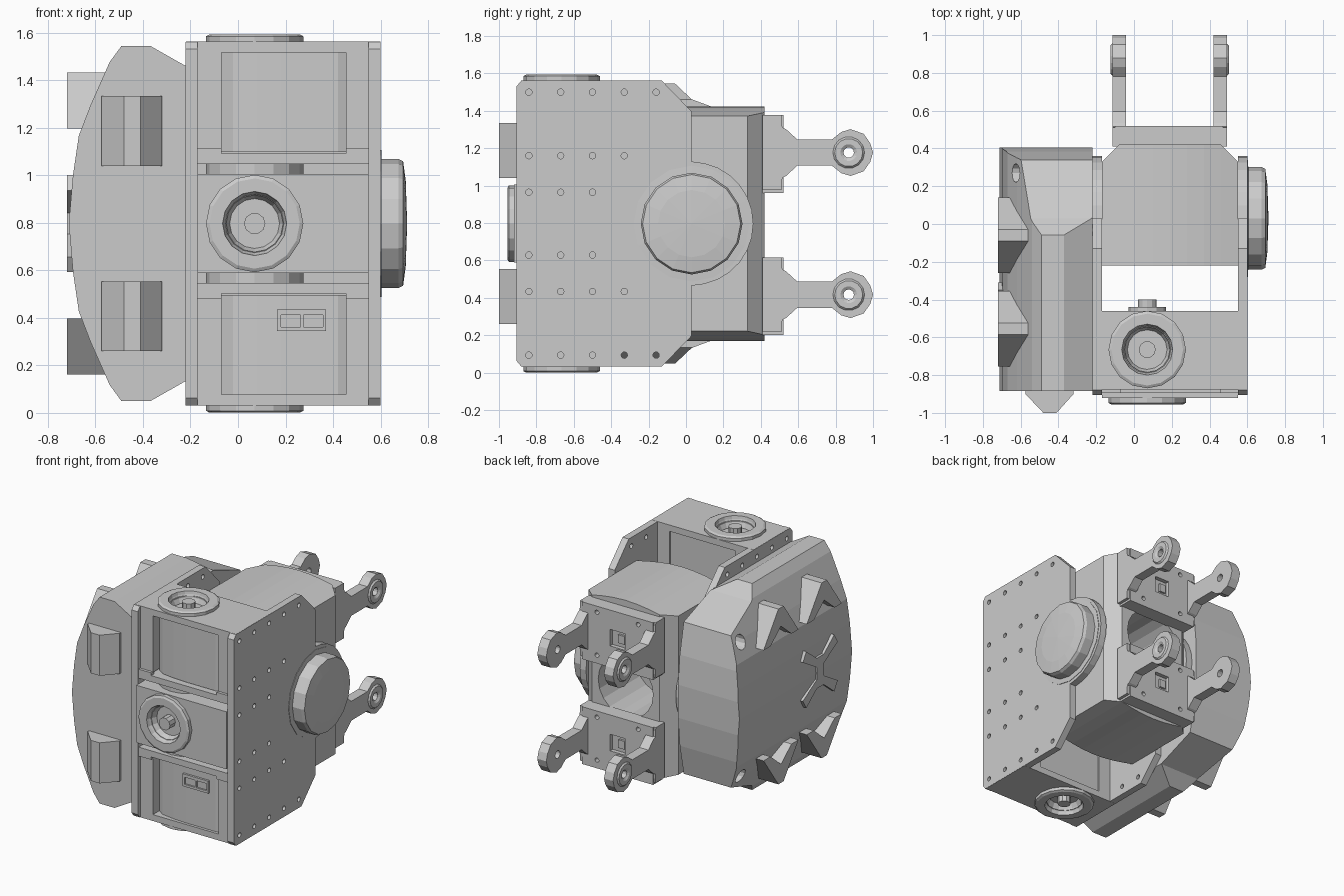
import bpy, bmesh
from math import sin, cos, pi, radians

if "Cube" in bpy.data.objects:
    bpy.data.objects.remove(bpy.data.objects["Cube"])

ZC = 0.797  # mirror height


def P(axis, u, v, w):
    return {'x': (w, u, v), 'y': (u, w, v), 'z': (u, v, w)}[axis]


def finish(name, bm):
    bmesh.ops.remove_doubles(bm, verts=bm.verts, dist=1e-5)
    bmesh.ops.recalc_face_normals(bm, faces=bm.faces)
    me = bpy.data.meshes.new(name)
    bm.to_mesh(me)
    ob = bpy.data.objects.new(name, me)
    bpy.context.collection.objects.link(ob)
    return ob


def add_prism(bm, pts, axis, a, b):
    lo = [bm.verts.new(P(axis, u, v, a)) for u, v in pts]
    hi = [bm.verts.new(P(axis, u, v, b)) for u, v in pts]
    bm.faces.new(lo)
    bm.faces.new(hi)
    for i in range(len(pts)):
        j = (i + 1) % len(pts)
        bm.faces.new((lo[i], lo[j], hi[j], hi[i]))


def prism(name, pts, axis, a, b):
    bm = bmesh.new()
    add_prism(bm, pts, axis, a, b)
    return finish(name, bm)


def box(name, x0, x1, y0, y1, z0, z1):
    return prism(name, [(x0, y0), (x1, y0), (x1, y1), (x0, y1)], 'z', min(z0, z1), max(z0, z1))


def circle(u, v, r, n=12):
    return [(u + r * cos(2 * pi * i / n), v + r * sin(2 * pi * i / n)) for i in range(n)]


def holes(spots, r, axis, a, b, n=12):
    bm = bmesh.new()
    for u, v in spots:
        add_prism(bm, circle(u, v, r, n), axis, a, b)
    return finish("cutter", bm)


def lathe(name, prof, axis, u, v, n=16):
    bm = bmesh.new()
    rings = [[bm.verts.new(P(axis, u + r * cos(2 * pi * i / n), v + r * sin(2 * pi * i / n), h))
              for i in range(n)] for r, h in prof]
    for A, B in zip(rings, rings[1:]):
        for i in range(n):
            j = (i + 1) % n
            bm.faces.new((A[i], A[j], B[j], B[i]))
    return finish(name, bm)


def boolean(ob, other, op='DIFFERENCE'):
    m = ob.modifiers.new("b", 'BOOLEAN')
    m.operation, m.object, m.solver = op, other, 'EXACT'
    dg = bpy.context.evaluated_depsgraph_get()
    me = bpy.data.meshes.new_from_object(ob.evaluated_get(dg))
    ob.modifiers.clear()
    ob.data = me
    bpy.data.objects.remove(other)


def sym(half):
    """Close a profile by mirroring its second coordinate about ZC."""
    return [(u, ZC + d) for u, d in half] + [(u, ZC - d) for u, d in reversed(half) if d > 1e-6]


def horn(name, axis, u, v, base, top, s):
    """Flanged output wheel with recessed screw; s is the outward sign."""
    t = base + s * top
    d = base - s * 0.04
    lathe(name, [(.205, base), (.205, t - s * .008), (.19, t), (.135, t), (.13, t - s * .02),
                 (.105, d), (.105, base - s * .042), (.205, base)], axis, u, v, 16)
    lathe(name + "_screw", [(0, d - s * .01), (.045, d - s * .01), (.045, t - s * .012), (0, t - s * .012)],
          axis, u, v, 10)


# outer shell: front outline intersected with side outline
front = [(-.22, .663), (-.37, .748), (-.49, .748), (-.54, .68), (-.62, .5), (-.67, .37), (-.695, .2), (-.712, 0)]
side = [(-.885, .80), (-.10, .80), (-.06, .75), (.03, .665), (.34, .55), (.385, .33), (.405, .12)]
shell = prism("outer_shell", sym(front), 'y', -.885, .45)
boolean(shell, prism("cutter", sym(side), 'x', -.9, 0), 'INTERSECT')
boolean(shell, holes([(.27, ZC + .485), (.27, ZC - .485)], .05, 'x', -.8, -.5))

# shell relief: chevrons, front vents, centre forks
for s in (1, -1):
    for k, y in enumerate((-.06, -.555)):
        v = [(y - .2, .40), (y - .03, .635), (y + .03, .635), (y + .2, .40), (y + .12, .40), (y, .50), (y - .12, .40)]
        prism("shell_chevron", [(a, ZC + s * d) for a, d in v], 'x', -.72, -.54)
    vent = [(-.575, -.87), (-.575, -.9), (-.48, -1), (-.41, -1), (-.32, -.9), (-.32, -.87)]
    prism("shell_vent", vent, 'z', ZC + s * .39 - .147, ZC + s * .39 + .147)
fork = [(-.71, .14), (-.67, .205), (-.55, .11), (-.47, .11), (-.35, .205), (-.31, .14), (-.47, .045)]
prism("shell_relief", sym([(-.55, .045)] + fork), 'x', -.72, -.65)

# two side plates with screw holes
half = [(-.905, .735), (-.88, .765), (-.13, .765), (.03, .6), (.03, .332)]
half += [(.03 + .33 * cos(radians(a)), .33 * sin(radians(a))) for a in (78, 65, 52, 39, 26, 13, 0)]
spots = [(-.84 + .17 * i, ZC + s * d) for s in (1, -1)
         for d, n in ((.703, 5), (.363, 4), (.168, 3)) for i in range(n)]
for name, a in (("right_plate", .55), ("left_plate", -.22)):
    plate = prism(name, sym(half), 'x', a, a + .05)
    boolean(plate, holes(spots, .017, 'x', a - .1, a + .1))

# side hub cap
lathe("side_cap", [(0, .59), (.31, .59), (.31, .603), (.272, .605), (.272, .675), (.262, .695), (.18, .706), (0, .712)],
      'x', .03, ZC, 16)

# upper and lower actuators
for s, tag in ((1, "upper"), (-1, "lower")):
    z = lambda d: ZC + s * d
    cap = box(tag + "_end_plate", -.219, .599, -.875, -.46, z(.72), z(.766))
    boolean(cap, holes([(.07, -.665)], .12, 'z', z(.5) - .5, z(.5) + .5, 16))
    horn(tag + "_horn", 'z', .07, -.665, z(.766), .03, s)
    body = [(-.07, -.80), (-.02, -.835), (.08, -.85), (.18, -.855), (.42, -.855), (.46, -.84), (.46, -.47), (-.07, -.47)]
    za, zb = sorted((z(.30), z(.722)))
    prism(tag + "_motor", body, 'z', za, zb)
    for x0, x1 in ((-.17, -.07), (.455, .55)):
        box(tag + "_post", x0, x1, -.875, -.46, z(.31), z(.72))
        box(tag + "_post_foot", x0, x1, -.895, -.86, z(.29), z(.315))
    box(tag + "_shelf", -.17, .55, -.895, -.46, z(.25), z(.295))
    lathe(tag + "_inner_disc", [(0, z(.2)), (.205, z(.2)), (.205, z(.25)), (0, z(.25))], 'z', .07, -.665, 16)

# connector on lower motor
sock = box("connector", .165, .37, -.87, -.83, .345, .435)
for x in (.18, .275):
    boolean(sock, box("cutter", x, x + .083, -.9, -.858, .362, .413))

# centre actuator
box("centre_motor", -.17, .55, -.88, -.46, ZC - .208, ZC + .208)
face = box("centre_face_plate", -.17, .55, -.92, -.88, ZC - .208, ZC + .208)
boolean(face, holes([(.07, ZC)], .12, 'y', -1, -.8, 16))
horn("centre_horn", 'y', .07, ZC, -.92, .035, -1)
lathe("centre_rear_shaft", [(0, -.47), (.1, -.47), (.1, -.44), (.048, -.44), (.048, -.40), (0, -.40)], 'y', .07, ZC, 12)

# hip block: arched top and bottom, chamfered rear corners, round rear opening
arch = [(-.17 + .72 * i / 8, .575 + .052 * sin(pi * i / 8)) for i in range(9)]
block = prism("hip_block", sym(arch), 'y', -.22, .42)
plan = [(-.2, -.3), (.58, -.3), (.58, .3), (.55, .33), (.46, .42), (-.08, .42), (-.17, .33), (-.2, .3)]
boolean(block, prism("cutter", plan, 'z', -.1, 1.7), 'INTERSECT')
boolean(block, holes([(.19, ZC)], .22, 'y', .0, .6, 20))

# two rear clevis brackets
for s in (1, -1):
    c = ZC + s * .38
    base = box("bracket_base", -.1, .47, .41, .52, c - .215, c + .2)
    boolean(base, box("cutter", .125, .245, .49, .6, c - .06, c + .06))
    boolean(base, holes([(.185 + i * .165, c + j * .155) for i in (1, -1) for j in (1, -1)], .016, 'y', .48, .6))
    box("bracket_socket", .14, .19, .48, .505, c - .03, c + .03)
    arm = [(.41, .2), (.51, .2), (.515, .135), (.535, .125), (.595, .07), (.78, .07), (.83, .11), (.88, .125),
           (.95, .1), (.985, .05), (1, 0)]
    pts = [(y, c + d) for y, d in arm] + [(y, c - d) for y, d in reversed(arm[:-1])]
    for x0, out in ((-.115, -.125), (.42, .503)):
        a = prism("bracket_arm", pts, 'x', x0, x0 + .072)
        boolean(a, holes([(.87, c)], .028, 'x', x0 - .1, x0 + .2))
        b = x0 if out < 0 else x0 + .072
        lathe("arm_boss", [(.028, b), (.085, b), (.075, out), (.045, out), (.028, b)], 'x', .87, c, 14)
